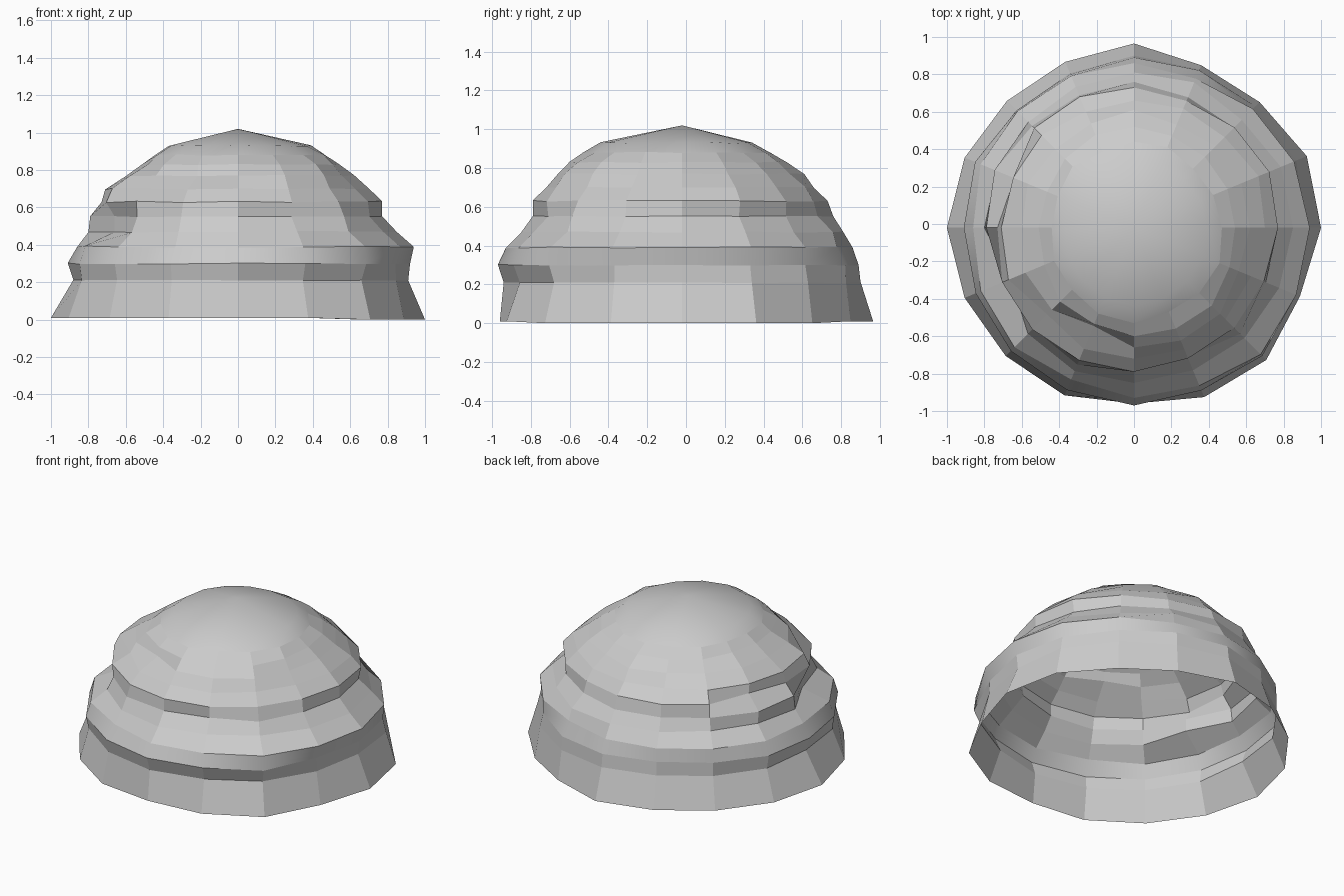
import bpy, bmesh, math, random

if "Cube" in bpy.data.objects:
    bpy.data.objects.remove(bpy.data.objects["Cube"])

random.seed(4)
SIDES = 16
CY = -0.02

# Plan outline of the base (radius per side, counter-clockwise from +x)
BASE = [1.0, 1.0, .95, .94, .985, .96, .96, .98,
        1.0, .98, .97, .97, .94, .98, 1.0, .96]

# Block courses: height, then radius towards right, back, left, front
COURSES = [
    (.21, .91, .92, .88, .92), (.30, .92, .91, .91, .95),
    (.39, .94, .88, .86, .91), (.47, .85, .83, .80, .83),
    (.55, .77, .78, .79, .77), (.63, .77, .75, .73, .77),
    (.70, .70, .68, .71, .70), (.77, .62, .63, .60, .64),
    (.83, .54, .54, .51, .58), (.88, .47, .46, .44, .51),
    (.93, .39, .36, .37, .42)]

# Knocked-in blocks: (course, side) -> radius change
DENTS = {(3, 9): -.08, (4, 9): -.06, (6, 10): -.06, (7, 11): -.06,
         (5, 14): -.04, (4, 13): -.03, (7, 3): -.04, (5, 7): -.03}


def course_radius(course, side):
    """Blend the four direction radii, follow the base outline, roughen."""
    quarter, step = divmod(side, SIDES // 4)
    t = step / (SIDES // 4)
    a, b = course[1 + quarter], course[1 + (quarter + 1) % 4]
    r = a + (b - a) * t
    if step and course[0] < .9:
        r *= 1 + (BASE[side] / .97 - 1) * .5
        r += random.uniform(-.02, .02)
    return r


bm = bmesh.new()


def ring(z, radii, z_jitter=0.0):
    verts = []
    for i, r in enumerate(radii):
        a = 2 * math.pi * i / SIDES
        verts.append(bm.verts.new((r * math.cos(a), CY + r * math.sin(a),
                                   z + random.uniform(-z_jitter, z_jitter))))
    return verts


# Rings of snow blocks
rings = [ring(.005, BASE)]
for k, c in enumerate(COURSES):
    radii = [course_radius(c, i) + DENTS.get((k, i), 0) for i in range(SIDES)]
    rings.append(ring(c[0], radii, .004))

for k in range(len(rings) - 1):
    lo, hi = rings[k], rings[k + 1]
    for i in range(SIDES):
        j = (i + 1) % SIDES
        f = bm.faces.new((lo[i], lo[j], hi[j], hi[i]))
        f.smooth = k in (2, 10)

# Smooth cap closing the top
apex = bm.verts.new((0, CY, 1.02))
for i in range(SIDES):
    f = bm.faces.new((rings[-1][i], rings[-1][(i + 1) % SIDES], apex))
    f.smooth = True

# Rest on the ground
for v in rings[0]:
    v.co.z = 0.0 if v.co.x > .5 else .01

mesh = bpy.data.meshes.new("snow_dome")
bm.to_mesh(mesh)
bm.free()
dome = bpy.data.objects.new("snow_dome", mesh)
bpy.context.collection.objects.link(dome)
